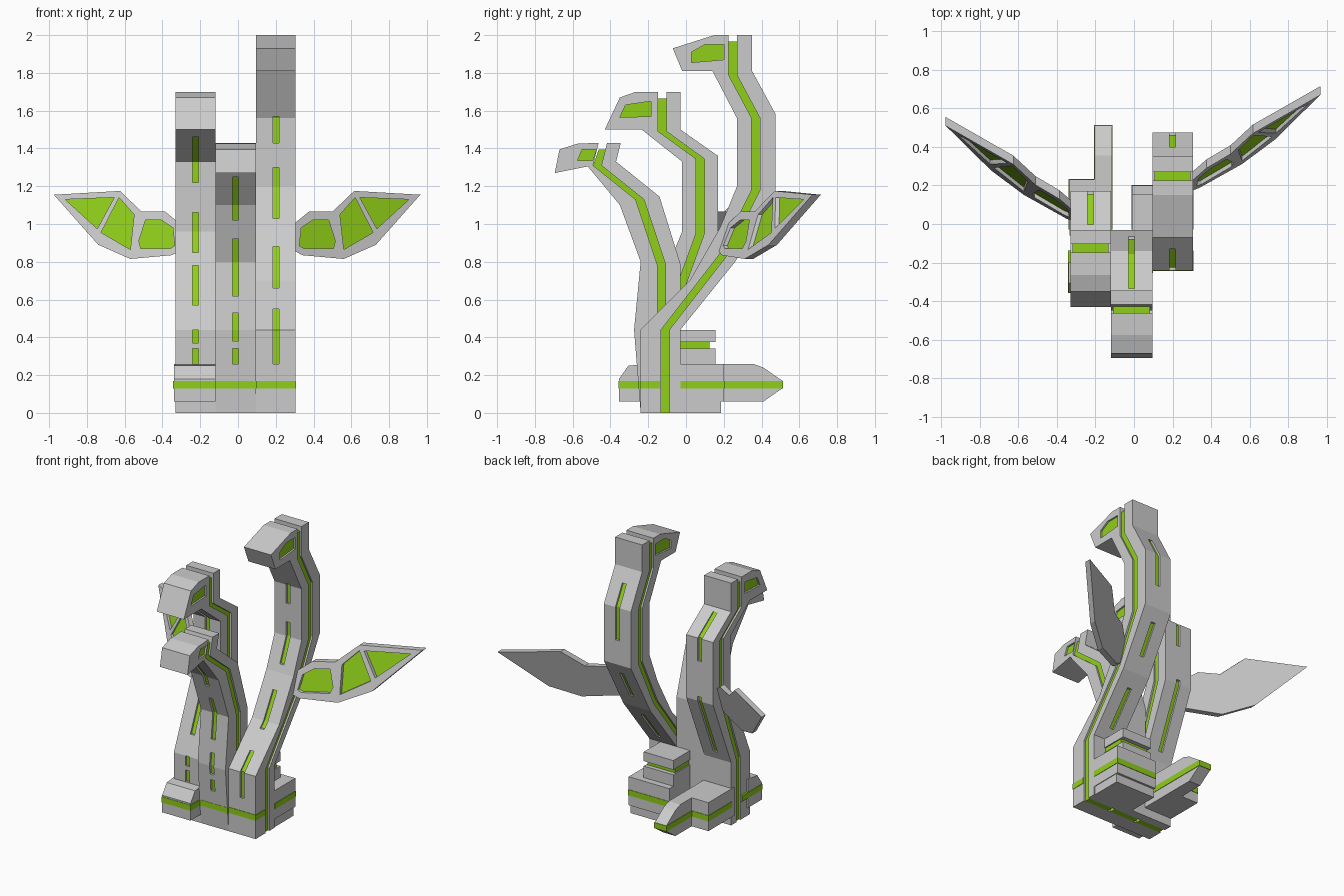
import bpy, bmesh

if "Cube" in bpy.data.objects:
    bpy.data.objects.remove(bpy.data.objects["Cube"])

green = bpy.data.materials.new("lime")
green.diffuse_color = (0.28, 0.62, 0.01, 1)
green.use_nodes = True
green.node_tree.nodes["Principled BSDF"].inputs["Base Color"].default_value = green.diffuse_color


def solid(name, loops, mat=None, hide=False):
    """Each entry of loops is a pair of matching 3D outlines joined into a prism."""
    bm = bmesh.new()
    for a, b in loops:
        va = [bm.verts.new(p) for p in a]
        vb = [bm.verts.new(p) for p in b]
        n = len(va)
        bm.faces.new(va)
        bm.faces.new(vb[::-1])
        for i in range(n):
            bm.faces.new((va[i], vb[i], vb[(i + 1) % n], va[(i + 1) % n]))
    bmesh.ops.recalc_face_normals(bm, faces=bm.faces)
    me = bpy.data.meshes.new(name)
    bm.to_mesh(me)
    bm.free()
    ob = bpy.data.objects.new(name, me)
    bpy.context.collection.objects.link(ob)
    if mat:
        me.materials.append(mat)
    ob.hide_render = hide
    return ob


def side(pts, x0, x1):
    """Prism with a side (y, z) profile between two x values."""
    return [(x0, y, z) for y, z in pts], [(x1, y, z) for y, z in pts]


def block(x0, x1, y0, y1, z0, z1):
    return side([(y0, z0), (y1, z0), (y1, z1), (y0, z1)], x0, x1)


def cut(ob, cutter):
    m = ob.modifiers.new("recess", 'BOOLEAN')
    m.operation, m.solver, m.object = 'DIFFERENCE', 'EXACT', cutter


def shift(pts, dy):
    return [(y + dy, z) for y, z in pts]


def span(path, z0, z1):
    """Part of a rising path between two heights."""
    def at(z):
        for (ya, za), (yb, zb) in zip(path, path[1:]):
            if za <= z <= zb and zb > za:
                return (ya + (yb - ya) * (z - za) / (zb - za), z)
    return [at(z0)] + [p for p in path if z0 < p[1] < z1] + [at(z1)]


def ribbon(path, d0, d1):
    return shift(path, d0) + shift(path, d1)[::-1]


G = 0.022  # half width of the side slot


def neck(name, x0, x1, front, mid, back, eye, front_dashes, back_dashes, rise):
    cx = (x0 + x1) / 2
    f = solid(name + "_front", [side(front + shift(mid, -G)[::-1], x0, x1)])
    b = solid(name + "_back", [side(back + shift(mid, G)[::-1], x0, x1)])
    top = mid[:-1] + [(mid[-1][0], mid[-1][1] - 0.035)]
    solid(name + "_core", [side(ribbon(top, -G, G), x0 + 0.012, x1 - 0.012)], green)
    # dashed slots and eyes
    w = 0.016
    fd = [span(front[:rise], *d) for d in front_dashes]
    bd = [span(back, *d) for d in back_dashes]
    fc = [side(ribbon(p, -0.02, 0.025), cx - w, cx + w) for p in fd]
    fc += [side(eye, x1 - 0.018, x1 + 0.02), side(eye, x0 - 0.02, x0 + 0.018)]
    bc = [side(ribbon(p, 0.02, -0.025), cx - w, cx + w) for p in bd]
    cut(f, solid(name + "_front_cutter", fc, hide=True))
    cut(b, solid(name + "_back_cutter", bc, hide=True))
    solid(name + "_dashes", [side(ribbon(p, 0.015, 0.03), cx - w, cx + w) for p in fd]
          + [side(ribbon(p, -0.015, -0.03), cx - w, cx + w) for p in bd], green)
    solid(name + "_eyes", [side(eye, x0 + 0.012, x1 - 0.012)], green)


# right, tallest neck
neck("right_neck", 0.095, 0.305,
     [(-.24, 0), (-.24, .44), (.02, .70), (.18, .98), (.27, 1.2), (.27, 1.56),
      (.14, 1.81), (-.02, 1.81), (-.07, 1.93), (.15, 2.0)],
     [(-.11, 0), (-.11, .44), (.2, .84), (.37, 1.18), (.37, 1.56), (.247, 1.79), (.247, 2.0)],
     [(-.03, 0), (-.03, .44), (.26, .80), (.475, 1.18), (.475, 1.58), (.35, 1.81), (.35, 2.0)],
     [(.03, 1.855), (.03, 1.91), (.1, 1.95), (.2, 1.95), (.2, 1.87)],
     [(.26, .55), (.66, .88), (1.03, 1.3), (1.43, 1.57)],
     [(.5, .72), (.9, 1.1), (1.35, 1.72)], 7)

# left neck
neck("left_neck", -0.33, -0.12,
     [(-.24, 0), (-.24, .44), (-.02, .96), (-.02, 1.33), (-.235, 1.5), (-.43, 1.5),
      (-.35, 1.67), (-.265, 1.7)],
     [(-.11, 0), (-.11, .44), (.075, .95), (.075, 1.345), (-.125, 1.49), (-.125, 1.7)],
     [(-.03, 0), (-.03, .44), (.17, .92), (.17, 1.36), (-.03, 1.5), (-.03, 1.7)],
     [(-.35, 1.565), (-.32, 1.63), (-.185, 1.65), (-.185, 1.57)],
     [(.26, .34), (.37, .44), (.57, .78), (.85, 1.06), (1.22, 1.46)],
     [(.5, .95), (1.2, 1.48)], 5)

# middle, lowest neck
neck("middle_neck", -0.12, 0.095,
     [(-.24, 0), (-.275, .44), (-.24, .8), (-.35, 1.1), (-.52, 1.305), (-.695, 1.27),
      (-.67, 1.395), (-.575, 1.425)],
     [(-.11, 0), (-.13, .44), (-.13, .785), (-.245, 1.13), (-.47, 1.31), (-.44, 1.43)],
     [(-.03, 0), (-.03, .79), (-.14, 1.145), (-.37, 1.33), (-.345, 1.43)],
     [(-.575, 1.335), (-.55, 1.395), (-.475, 1.395), (-.495, 1.335)],
     [(.26, .34), (.38, .53), (.62, .92), (1.02, 1.25)],
     [(.9, 1.3)], 5)

# feet, rear blocks and tail
solid("front_foot", [side([(-.355, .06), (-.355, .18), (-.305, .25), (-.2, .26), (-.2, .06)],
                          -.34, -.12)])
solid("rear_base", [block(-.01, .3, -.06, .185, 0, .06), block(-.01, .305, -.06, .2, .06, .26)])
solid("rear_tower", [block(-.01, .22, -.06, .155, .26, .34), block(-.01, .22, -.06, .155, .375, .44)])
solid("rear_tower_core", [block(-.002, .212, -.06, .125, .34, .375)], green)
solid("rear_foot", [block(-.335, -.205, -.06, .23, .06, .26)])
tail = [(-.06, .06), (.41, .06), (.51, .13), (.51, .17), (.41, .24), (.355, .26), (-.06, .26)]
solid("tail", [side(tail, -.205, -.115)])

# green band around the base
e = 0.003
solid("base_band", [block(x0 - e, x1 + e, y0 - e, y1 + e, .13, .17) for x0, x1, y0, y1 in [
    (.095, .305, -.24, -.14), (-.12, .095, -.252, -.14), (-.34, -.12, -.355, -.14),
    (-.01, .305, -.025, .2), (-.335, -.205, -.025, .23), (-.205, -.115, -.025, .51)]], green)

# wings
outline = [(.295, .86), (.34, .835), (.56, .815), (.73, .89), (.965, 1.155), (.615, 1.175),
           (.5, 1.065), (.375, 1.065), (.295, 1.0)]
panes = [[(.325, .885), (.335, .98), (.395, 1.02), (.48, 1.02), (.515, .91), (.505, .87), (.35, .87)],
         [(.54, 1.05), (.62, 1.14), (.715, .955), (.56, .865)],
         [(.645, 1.14), (.905, 1.13), (.735, .975)]]


def wing(name, s, dx, dy):
    def slab(pts, d0, d1):
        return tuple([(s * x + dx, dy - .305 + .59 * x + .35 * z + d, z) for x, z in pts]
                     for d in (d0, d1))
    w = solid(name, [slab(outline, 0, .045)])
    cut(w, solid(name + "_cutter", [slab(p, -.02, .028) for p in panes], hide=True))
    solid(name + "_panes", [slab(p, .022, .032) for p in panes], green)


wing("right_wing", 1, 0, 0)
wing("left_wing", -1, -.01, -.16)
